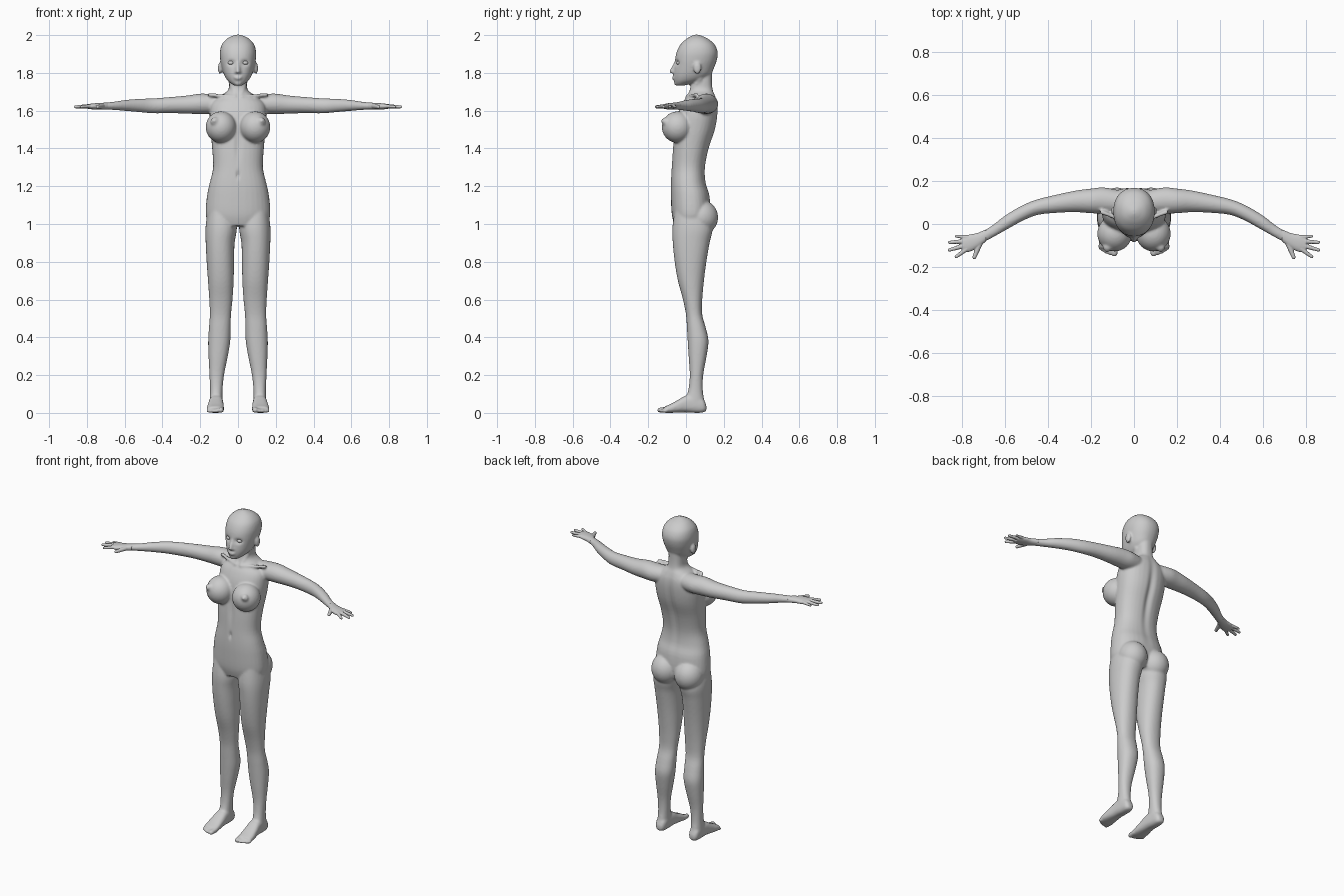
import bpy, bmesh, math
from mathutils import Vector, Matrix


def spline(rows, sub=4):
    """Catmull-Rom interpolation of section rows."""
    out, n = [], len(rows)
    for i in range(n - 1):
        a, b, c, d = (rows[max(0, min(n - 1, k))] for k in (i - 1, i, i + 1, i + 2))
        for s in range(sub):
            t = s / sub
            out.append([0.5 * (2 * q + (r - p) * t + (2 * p - 5 * q + 4 * r - e) * t * t
                        + (3 * q - p - 3 * r + e) * t ** 3) for p, q, r, e in zip(a, b, c, d)])
    return out + [list(rows[-1])]


def loft(bm, rows, axis, side=1, power=2.2, n=32):
    """Skin rounded sections; a row is position, then low/high on the two other axes."""
    rings = []
    others = [k for k in range(3) if k != axis]
    for pos, a0, a1, b0, b1 in spline(rows):
        ring = []
        for i in range(n):
            ang = 2 * math.pi * i / n
            c, s = math.cos(ang), math.sin(ang)
            co = [0, 0, 0]
            co[axis] = pos
            co[others[0]] = (a0 + a1) / 2 + (a1 - a0) / 2 * math.copysign(abs(c) ** (2 / power), c)
            co[others[1]] = (b0 + b1) / 2 + (b1 - b0) / 2 * math.copysign(abs(s) ** (2 / power), s)
            co[0] *= side
            ring.append(bm.verts.new(co))
        rings.append(ring)
    for r, q in zip(rings, rings[1:]):
        for i in range(n):
            bm.faces.new((r[i], r[(i + 1) % n], q[(i + 1) % n], q[i]))
    bm.faces.new(rings[0])
    bm.faces.new(rings[-1])


def ball(bm, c, r, side=1):
    m = Matrix.Translation((c[0] * side, c[1], c[2])) @ Matrix.Diagonal((*r, 1))
    bmesh.ops.create_uvsphere(bm, u_segments=32, v_segments=20, radius=1, matrix=m)


def capsule(bm, p0, p1, r0, r1, side=1):
    """Round-ended tapered rod."""
    a, b = (Vector((p[0] * side, p[1], p[2])) for p in (p0, p1))
    q = (b - a).to_track_quat('Z', 'Y')
    for v in bmesh.ops.create_uvsphere(bm, u_segments=16, v_segments=11, radius=1)['verts']:
        v.co = b + q @ (v.co * r1) if v.co.z > 0 else a + q @ (v.co * r0)


def dent(mesh, c, r, push):
    """Soft sculpt stroke."""
    for v in mesh.vertices:
        d = sum(((v.co[k] - c[k]) / r[k]) ** 2 for k in range(3))
        if d < 8:
            v.co += Vector(push) * math.exp(-d)


def finish(bm, name, voxel, smooth):
    """Fuse the overlapping pieces into one smooth skin."""
    bmesh.ops.recalc_face_normals(bm, faces=bm.faces)
    me = bpy.data.meshes.new(name)
    bm.to_mesh(me)
    bm.free()
    ob = bpy.data.objects.new(name, me)
    bpy.context.collection.objects.link(ob)
    bpy.context.view_layer.objects.active = ob
    ob.select_set(True)
    mod = ob.modifiers.new("fuse", 'REMESH')
    mod.mode, mod.voxel_size = 'VOXEL', voxel
    mod2 = ob.modifiers.new("soften", 'SMOOTH')
    mod2.factor, mod2.iterations = 0.5, smooth
    for m in ("fuse", "soften"):
        bpy.ops.object.modifier_apply(modifier=m)
    for p in ob.data.polygons:
        p.use_smooth = True
    ob.select_set(False)
    return ob


# section tables
TORSO = [(0.99, -.15, .15, -.06, .11), (1.05, -.171, .171, -.075, .13), (1.15, -.164, .164, -.08, .125),
         (1.22, -.149, .149, -.08, .105), (1.30, -.132, .132, -.076, .102), (1.40, -.137, .137, -.07, .122),
         (1.50, -.146, .146, -.06, .155), (1.58, -.15, .15, -.045, .168), (1.64, -.14, .14, -.02, .167),
         (1.68, -.09, .09, .008, .155), (1.71, -.052, .052, .02, .143), (1.76, -.046, .046, .03, .138),
         (1.84, -.045, .045, .04, .14)]
HEAD = [(1.733, -.02, .02, -.05, -.01), (1.742, -.034, .034, -.058, .025), (1.76, -.056, .056, -.063, .085),
        (1.79, -.074, .074, -.066, .13), (1.83, -.086, .086, -.062, .15), (1.87, -.094, .094, -.058, .164),
        (1.91, -.096, .096, -.05, .168), (1.95, -.086, .086, -.03, .152), (1.98, -.06, .06, .002, .118),
        (1.995, -.032, .032, .028, .086), (2.002, -.012, .012, .045, .068)]
LEG = [(1.07, .02, .16, -.06, .11), (.98, .006, .172, -.072, .14), (.90, .018, .171, -.07, .125),
       (.80, .021, .166, -.06, .108), (.70, .023, .159, -.043, .095), (.60, .029, .152, -.016, .086),
       (.52, .037, .149, 0, .086), (.45, .039, .154, .005, .105), (.38, .041, .158, .009, .119),
       (.30, .054, .156, .014, .109), (.20, .074, .151, .02, .091), (.12, .082, .148, .012, .089),
       (.06, .083, .15, -.01, .098), (.03, .085, .147, -.01, .1)]
FOOT = [(.108, .1, .132, .012, .04), (.09, .086, .146, .002, .075), (.05, .081, .15, 0, .095),
        (0, .078, .154, .003, .092), (-.04, .076, .16, .002, .07), (-.08, .074, .165, 0, .048),
        (-.112, .076, .162, 0, .034)]
ARM = [(.06, .045, .155, 1.585, 1.685), (.14, .048, .17, 1.582, 1.688), (.20, .05, .165, 1.582, 1.69),
       (.27, .055, .156, 1.584, 1.68), (.36, .052, .137, 1.587, 1.672), (.45, .042, .115, 1.586, 1.665),
       (.52, .014, .087, 1.592, 1.663), (.60, -.03, .04, 1.599, 1.656), (.66, -.064, -.006, 1.604, 1.647),
       (.72, -.095, -.042, 1.606, 1.641)]
PALM = [(.69, -.082, -.025, 1.606, 1.643), (.73, -.112, -.042, 1.606, 1.641),
        (.77, -.13, -.05, 1.607, 1.638), (.80, -.128, -.062, 1.611, 1.634)]

# body: trunk, head, nose, lips, chin
bm = bmesh.new()
loft(bm, TORSO, 2, power=2.3)
loft(bm, HEAD, 2)
capsule(bm, (0, -.054, 1.855), (0, -.077, 1.808), .009, .011)
ball(bm, (0, -.066, 1.777), (.023, .009, .005))
ball(bm, (0, -.064, 1.768), (.019, .009, .006))
ball(bm, (0, -.05, 1.746), (.02, .014, .014))
for s in (1, -1):
    # limbs and feet
    loft(bm, LEG, 2, s)
    loft(bm, FOOT, 1, s, 2.6)
    loft(bm, ARM, 0, s, 2.0)
    for i in range(5):
        x = (.089, .111, .128, .143, .156)[i]
        r = (.0145, .0105, .01, .0095, .009)[i]
        capsule(bm, (x, -.1, .018), (x + .002, -.138 + .0012 * i * i + .002 * i, r), r + .002, r, s)
    # chest, seat, collarbone, neck tendon, ear, nostril
    ball(bm, (.09, -.045, 1.513), (.081, .083, .083), s)
    ball(bm, (.122, -.108, 1.542), (.024, .02, .024), s)
    ball(bm, (.126, -.124, 1.546), (.01, .01, .01), s)
    ball(bm, (.08, .08, 1.035), (.086, .09, .092), s)
    capsule(bm, (.016, .004, 1.672), (.15, .055, 1.684), .009, .01, s)
    capsule(bm, (.013, .01, 1.675), (.046, .075, 1.77), .009, .011, s)
    ball(bm, (.095, .06, 1.825), (.011, .021, .032), s)
    ball(bm, (.01, -.067, 1.805), (.008, .01, .007), s)
body = finish(bm, "body", .0065, 5)

# sculpted hollows: spine, navel, belly line, eye sockets
dent(body.data, (0, .16, 1.42), (.02, .08, .2), (0, -.014, 0))
dent(body.data, (0, -.08, 1.26), (.008, .03, .02), (0, .01, 0))
dent(body.data, (0, -.07, 1.42), (.015, .04, .08), (0, .008, 0))
for s in (1, -1):
    dent(body.data, (.037 * s, -.055, 1.853), (.02, .04, .014), (0, .013, 0))

# eyes, hands
FINGERS = [((.775, -.062), (.829, -.057), .0085), ((.785, -.08), (.86, -.086), .0095),
           ((.787, -.1), (.86, -.121), .01), ((.78, -.117), (.829, -.153), .0095),
           ((.72, -.095), (.744, -.155), .0115)]
for s, label in ((1, "left"), (-1, "right")):
    bm = bmesh.new()
    ball(bm, (.037, -.037, 1.853), (.017, .014, .011), s)
    finish(bm, label + "_eye", .002, 2)
    bm = bmesh.new()
    loft(bm, PALM, 0, s)
    for (x0, y0), (x1, y1), r in FINGERS:
        capsule(bm, (x0, y0, 1.624), (x1, y1, 1.62), r + .002, r - .002, s)
    finish(bm, label + "_hand", .003, 3)
